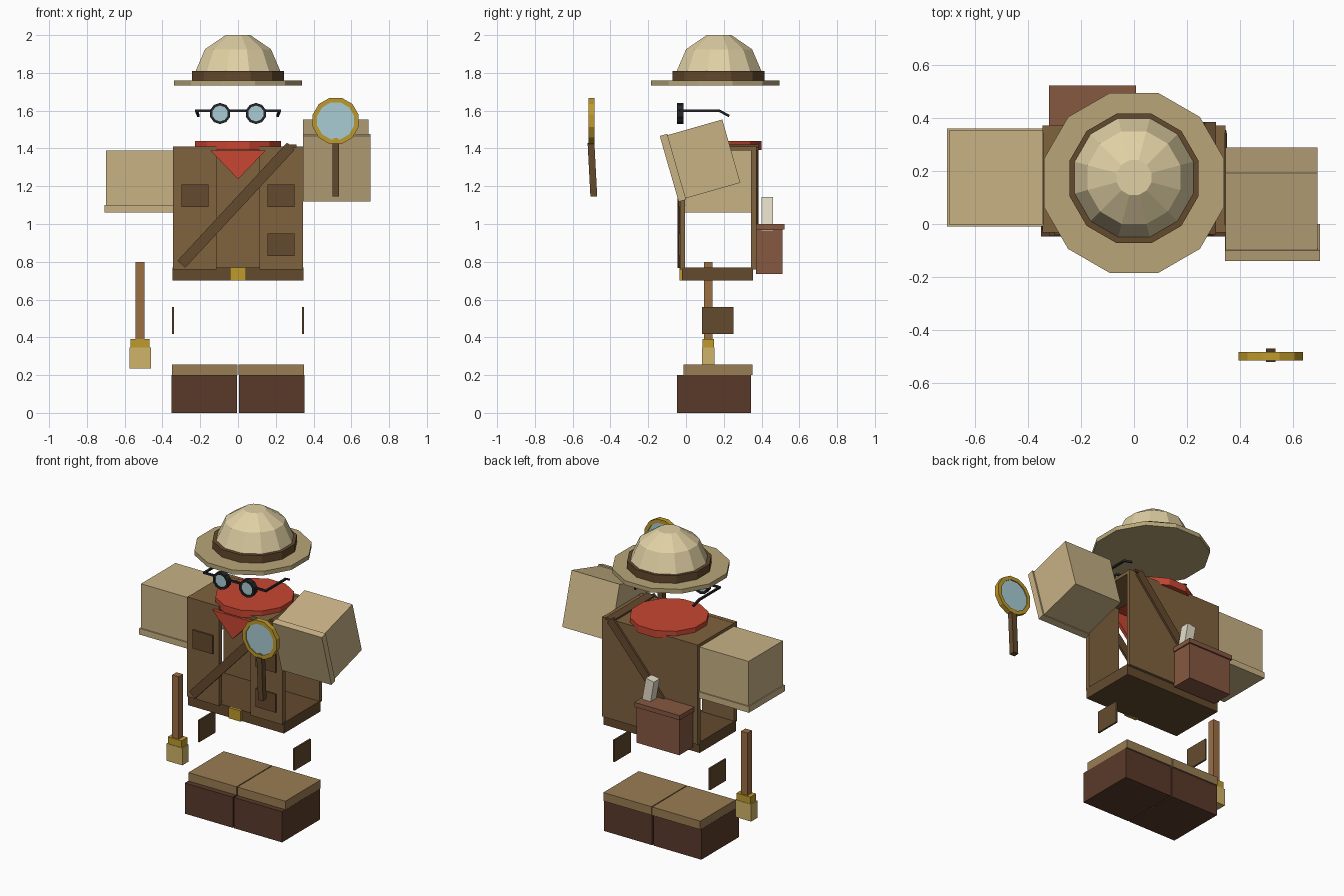
import bpy, bmesh
from math import radians, cos, sin, pi
from mathutils import Vector, Matrix

if "Cube" in bpy.data.objects:
    bpy.data.objects.remove(bpy.data.objects["Cube"])


def material(name, hexa):
    m = bpy.data.materials.new(name)
    rgb = [int(hexa[i:i + 2], 16) / 255 for i in (0, 2, 4)]
    m.diffuse_color = [((c + 0.055) / 1.055) ** 2.4 for c in rgb] + [1]
    m.use_nodes = True
    m.node_tree.nodes["Principled BSDF"].inputs["Base Color"].default_value = m.diffuse_color
    return m


TAN = material("tan", "C8B285")
HAT = material("hat_cloth", "E0D0A4")
BRIM = material("brim_cloth", "B8A678")
VEST = material("vest_brown", "80623E")
DARK = material("dark_brown", "644A2E")
BOOT = material("boot_leather", "5A3A2A")
CUFF = material("boot_cuff", "9A7D52")
RED = material("red", "C84632")
GOLD = material("brass", "BE9A2C")
BLACK = material("black", "262628")
GLASS = material("glass", "A8CCD4")
POUCH = material("pouch_leather", "865840")
PAPER = material("paper", "E4DCC8")
WOOD = material("wood", "9C6E44")
BRISTLE = material("bristle", "D0B468")


def finish(name, bm, mat):
    bmesh.ops.recalc_face_normals(bm, faces=bm.faces)
    me = bpy.data.meshes.new(name)
    bm.to_mesh(me)
    bm.free()
    me.materials.append(mat)
    ob = bpy.data.objects.new(name, me)
    bpy.context.collection.objects.link(ob)
    return ob


def box(name, mat, x, y, z, rot=None):
    """Box from ranges; rot is a rotation matrix about the box centre."""
    bm = bmesh.new()
    bmesh.ops.create_cube(bm, size=1)
    size = Matrix.Diagonal((x[1] - x[0], y[1] - y[0], z[1] - z[0], 1))
    mid = Vector((sum(x) / 2, sum(y) / 2, sum(z) / 2))
    bm.transform(Matrix.Translation(mid) @ (rot or Matrix()) @ size)
    return finish(name, bm, mat)


def pair(name, mat, x, y, z):
    box(name + "_right", mat, x, y, z)
    box(name + "_left", mat, (-x[1], -x[0]), y, z)


def beam(name, mat, a, b, thick, width):
    a, b = Vector(a), Vector(b)
    d = b - a
    bm = bmesh.new()
    bmesh.ops.create_cube(bm, size=1)
    bm.transform(Matrix.Translation((a + b) / 2) @ d.to_track_quat('Z', 'Y').to_matrix().to_4x4()
                 @ Matrix.Diagonal((thick, width, d.length, 1)))
    return finish(name, bm, mat)


def lathe(name, mat, profile, centre, sides=12, hollow=False, facing=False):
    """Turn (radius, height) points; hollow closes the profile as a ring."""
    bm = bmesh.new()
    rings = [[bm.verts.new((r * cos((i + .5) * 2 * pi / sides), r * sin((i + .5) * 2 * pi / sides), h))
              for i in range(sides)] for r, h in profile]
    for k in range(len(rings) if hollow else len(rings) - 1):
        p, q = rings[k], rings[(k + 1) % len(rings)]
        for i in range(sides):
            j = (i + 1) % sides
            bm.faces.new((p[i], p[j], q[j], q[i]))
    if not hollow:
        bm.faces.new(rings[0])
        bm.faces.new(rings[-1])
    turn = Matrix.Rotation(pi / 2, 4, 'X') if facing else Matrix()
    bm.transform(Matrix.Translation(centre) @ turn)
    return finish(name, bm, mat)


def lens_in_ring(name, ring_mat, centre, outer, inner, depth, sides):
    h = depth / 2
    lathe(name + "_rim", ring_mat, [(outer, -h), (outer, h), (inner, h), (inner, -h)],
          centre, sides, hollow=True, facing=True)
    lathe(name + "_glass", GLASS, [(inner, -h * .6), (inner, h * .6)], centre, sides, facing=True)


# Hat
lathe("hat_brim", BRIM, [(.352, 1.732), (.352, 1.76)], (0, .155, 0))
lathe("hat_band", DARK, [(.253, 1.76), (.253, 1.81)], (0, .172, 0))
lathe("hat_dome", HAT, [(.232, 1.765), (.232, 1.81), (.181, 1.925), (.068, 2.0)], (0, .175, 0))

# Spectacles
for s, side in ((-1, "left"), (1, "right")):
    lens_in_ring("spectacle_" + side, BLACK, (s * .095, -.03, 1.585), .056, .042, .035, 10)
    beam("spectacle_hinge_" + side, BLACK, (s * .145, -.03, 1.60), (s * .228, -.03, 1.60), .012, .012)
    beam("spectacle_temple_" + side, BLACK, (s * .222, -.034, 1.60), (s * .222, .175, 1.60), .012, .012)
    beam("spectacle_tip_" + side, BLACK, (s * .222, .172, 1.602), (s * .209, .228, 1.572), .012, .012)
beam("spectacle_bridge", BLACK, (-.045, -.03, 1.60), (.045, -.03, 1.60), .012, .012)

# Neckerchief
lathe("neckerchief", RED, [(.236, 1.393), (.236, 1.44)], (0, .173, 0))
bm = bmesh.new()
front = bm.faces.new([bm.verts.new(p) for p in ((-.145, -.058, 1.388), (.145, -.058, 1.388), (0, -.058, 1.237))])
ext = bmesh.ops.extrude_face_region(bm, geom=[front], use_keep_orig=True)
bmesh.ops.translate(bm, vec=(0, .022, 0), verts=[v for v in ext["geom"] if isinstance(v, bmesh.types.BMVert)])
finish("neckerchief_point", bm, RED)

# Vest with open sides
box("vest_back", VEST, (-.345, .345), (.345, .372), (.76, 1.41))
pair("vest_front", VEST, (.113, .345), (-.032, -.004), (.76, 1.41))
pair("vest_shoulder", VEST, (.113, .344), (-.01, .35), (1.388, 1.409))
pair("vest_pocket", DARK, (.155, .30), (-.041, -.03), (1.09, 1.21))
box("vest_lower_pocket", DARK, (.155, .30), (-.041, -.03), (.83, .95))
box("belt", DARK, (-.347, .347), (-.022, .355), (.70, .77))
box("belt_buckle", GOLD, (-.043, .043), (-.034, -.01), (.70, .77))
pair("thigh_patch", DARK, (.339, .35), (.085, .252), (.418, .56))

# Shoulder strap and pouch
beam("strap_front", DARK, (-.30, -.038, .787), (.28, -.038, 1.412), .014, .055)
box("strap_shoulder", DARK, (.25, .31), (-.04, .385), (1.405, 1.42))
beam("strap_back", DARK, (.28, .378, 1.41), (-.12, .378, .95), .014, .055)
box("pouch", POUCH, (-.31, 0), (.37, .512), (.735, .975))
box("pouch_lid", POUCH, (-.32, .008), (.36, .522), (.97, 1.0))
box("paper_roll", PAPER, (-.075, -.015), (.40, .46), (.96, 1.14), Matrix.Rotation(radians(-10), 4, 'Y'))

# Sleeves: one hanging, one raised forward
box("sleeve_left", TAN, (-.698, -.345), (-.002, .352), (1.09, 1.39))
box("sleeve_cuff_left", TAN, (-.706, -.343), (-.01, .36), (1.06, 1.10))
raised = Matrix.Translation((0, .0755, 1.339)) @ Matrix.Rotation(radians(-74), 4, 'X')
for ob in (box("sleeve_right", TAN, (.345, .692), (-.174, .174), (-.14, .171)),
           box("sleeve_cuff_right", TAN, (.343, .702), (-.181, .181), (-.171, -.13))):
    ob.data.transform(raised)

# Boots
pair("boot", BOOT, (.004, .351), (-.047, .343), (0, .2))
pair("boot_cuff", CUFF, (.003, .35), (-.012, .353), (.2, .255))

# Magnifying glass
lens_in_ring("magnifier", GOLD, (.517, -.5, 1.546), .126, .101, .032, 12)
beam("magnifier_ferrule", GOLD, (.517, -.501, 1.455), (.517, -.501, 1.41), .024, .024)
beam("magnifier_handle", DARK, (.517, -.503, 1.43), (.517, -.488, 1.146), .036, .036)

# Brush
box("brush_handle", WOOD, (-.542, -.495), (.095, .14), (.38, .80))
box("brush_ferrule", GOLD, (-.568, -.468), (.088, .148), (.345, .392))
box("brush_bristles", BRISTLE, (-.575, -.461), (.085, .15), (.235, .347))
